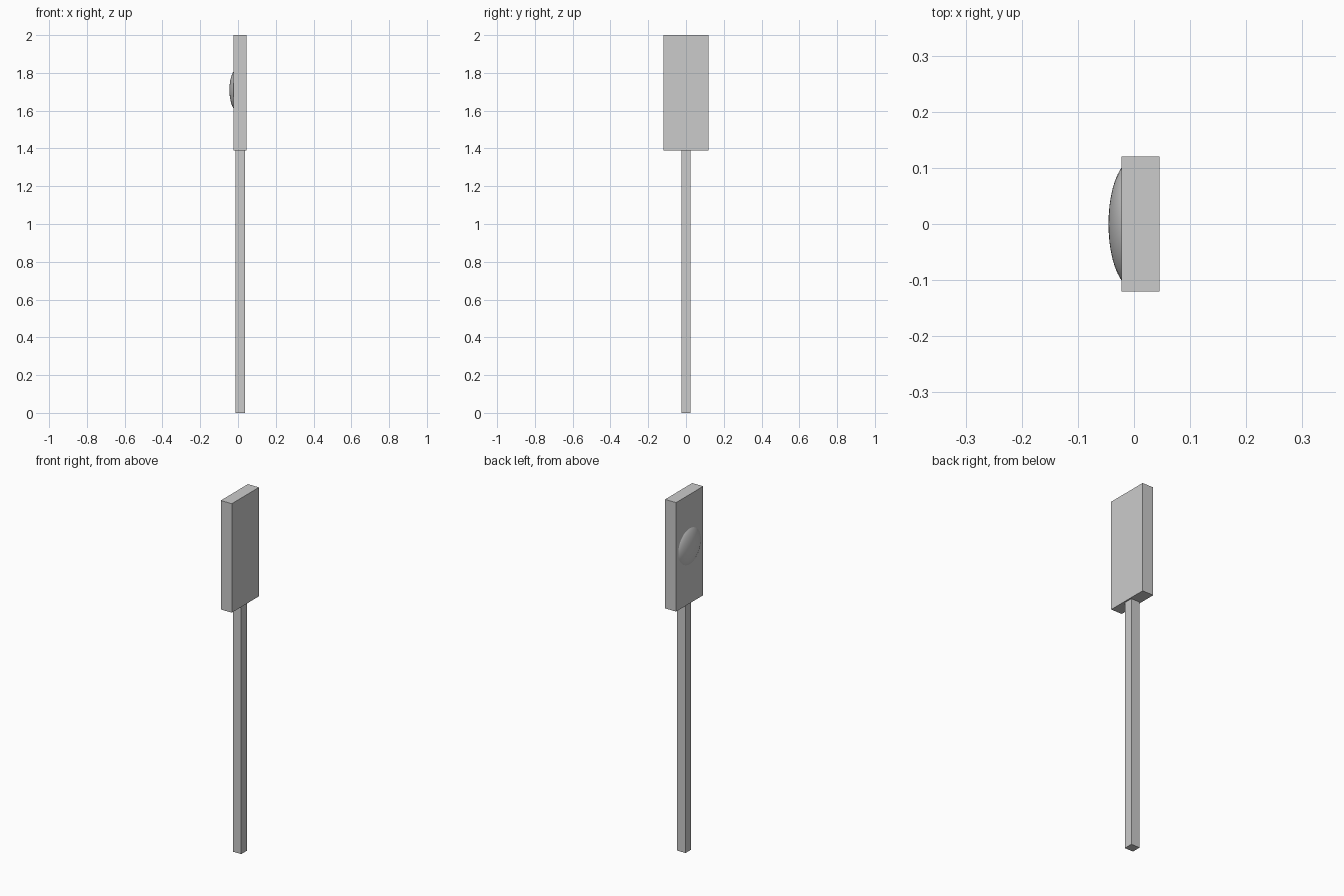
import bpy, bmesh, math
from mathutils import Matrix

if "Cube" in bpy.data.objects:
    bpy.data.objects.remove(bpy.data.objects["Cube"])


def add_object(name, bm):
    mesh = bpy.data.meshes.new(name)
    bmesh.ops.recalc_face_normals(bm, faces=bm.faces)
    bm.to_mesh(mesh)
    bm.free()
    ob = bpy.data.objects.new(name, mesh)
    bpy.context.collection.objects.link(ob)
    return ob


def box(name, x0, x1, half_y, z0, z1):
    bm = bmesh.new()
    m = Matrix.Translation(((x0 + x1) / 2, 0, (z0 + z1) / 2)) @ Matrix.Diagonal(
        (x1 - x0, 2 * half_y, z1 - z0, 1))
    bmesh.ops.create_cube(bm, size=1, matrix=m)
    return add_object(name, bm)


FACE_X = -0.0225   # plane of the panel face that carries the dome

# Square post and the flat panel on top of it
box("post", -0.0145, 0.0375, 0.025, 0, 1.39)
box("panel", FACE_X, 0.0455, 0.12, 1.39, 2.0)

# Shallow round dome: flattened sphere cut off at the panel face
bm = bmesh.new()
m = (Matrix.Translation((0, 0, 1.71)) @ Matrix.Diagonal((0.0455, 0.115, 0.115, 1))
     @ Matrix.Rotation(math.radians(90), 4, 'Y'))
bmesh.ops.create_uvsphere(bm, u_segments=48, v_segments=32, radius=1, matrix=m)
bmesh.ops.bisect_plane(bm, geom=bm.verts[:] + bm.edges[:] + bm.faces[:],
                       plane_co=(FACE_X, 0, 0), plane_no=(1, 0, 0), clear_outer=True)
bmesh.ops.holes_fill(bm, edges=[e for e in bm.edges if e.is_boundary], sides=0)
dome = add_object("button_dome", bm)
bpy.ops.object.select_all(action='DESELECT')
dome.select_set(True)
bpy.context.view_layer.objects.active = dome
bpy.ops.object.shade_smooth_by_angle(angle=math.radians(25))
